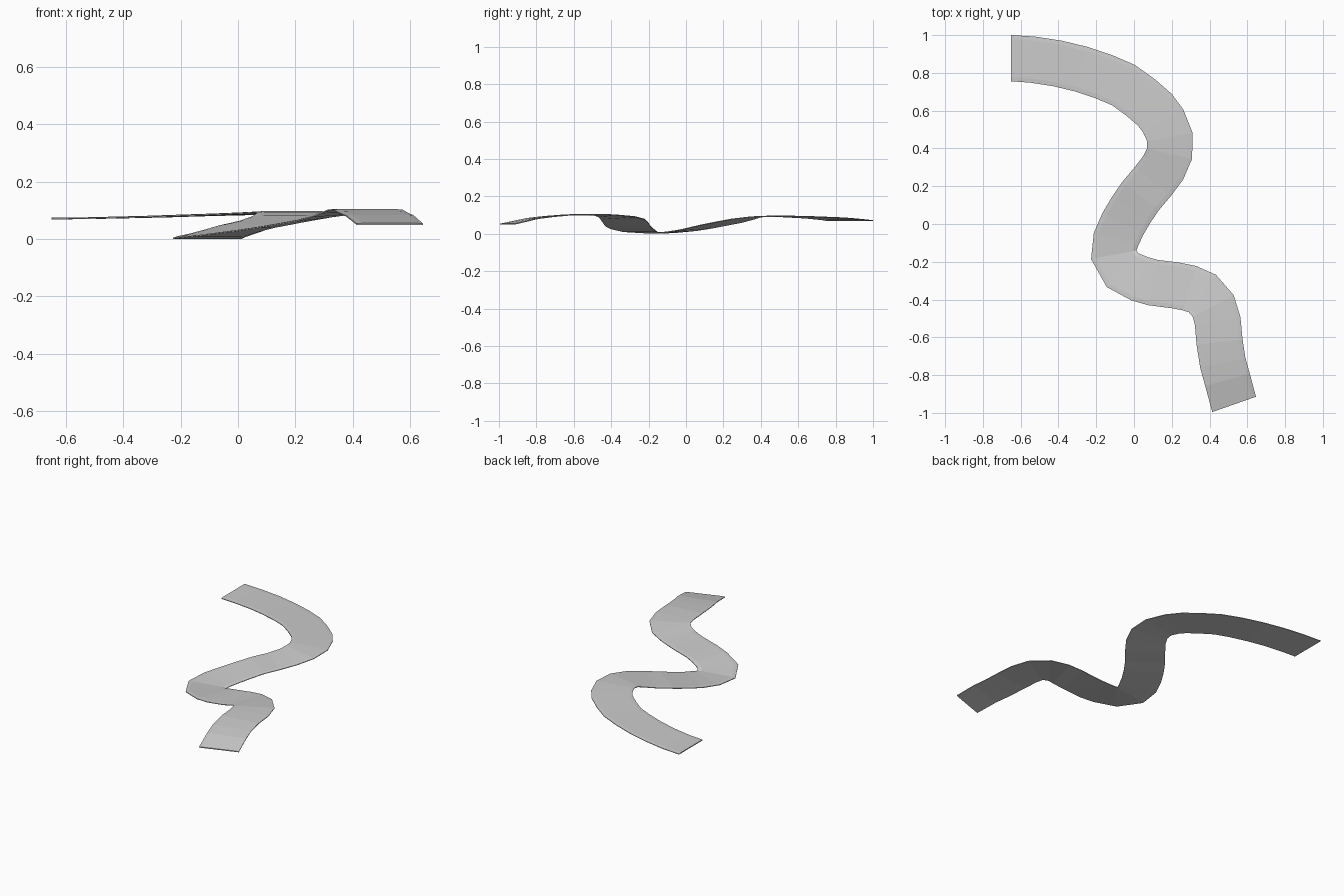
import bpy, bmesh
from mathutils import Vector

if "Cube" in bpy.data.objects:
    bpy.data.objects.remove(bpy.data.objects["Cube"])

# Centre line of the winding road: x, y, height of underside
PATH = [
    (-.65, .878, .068), (-.535, .87, .069), (-.405, .85, .072), (-.28, .82, .075),
    (-.16, .78, .079), (-.055, .735, .082), (.035, .67, .085), (.11, .605, .088),
    (.155, .545, .090), (.19, .46, .091), (.188, .372, .087), (.155, .298, .075),
    (.10, .225, .059), (.035, .148, .044), (-.015, .075, .028), (-.058, .002, .015),
    (-.095, -.08, .005), (-.107, -.163, .0), (-.06, -.245, .009), (.03, -.29, .025),
    (.10, -.31, .038), (.22, -.325, .060), (.295, -.34, .076), (.362, -.368, .089),
    (.42, -.435, .098), (.443, -.515, .099), (.453, -.625, .098), (.47, -.735, .089),
    (.495, -.825, .078), (.53, -.955, .049)]

# Thin slab cross-section with slightly lowered shoulders: offset, height
PROFILE = [(-.1225, 0), (.1225, 0), (.1225, .004), (.1, .006), (-.1, .006), (-.1225, .004)]

pts = [Vector(p) for p in PATH]
dirs = [(b - a).to_2d().normalized() for a, b in zip(pts, pts[1:])]
tangents = [Vector((1, 0))]
tangents += [(a + b).normalized() for a, b in zip(dirs, dirs[1:])]
tangents.append(Vector((.33, -.944)))

# Sweep the section along the path
bm = bmesh.new()
rings = []
for p, t in zip(pts, tangents):
    side = Vector((-t.y, t.x, 0))
    rings.append([bm.verts.new(p + side * o + Vector((0, 0, h))) for o, h in PROFILE])
n = len(PROFILE)
for a, b in zip(rings, rings[1:]):
    for i in range(n):
        j = (i + 1) % n
        bm.faces.new((a[i], a[j], b[j], b[i]))
bm.faces.new(rings[0])
bm.faces.new(rings[-1])
bmesh.ops.recalc_face_normals(bm, faces=bm.faces)

mesh = bpy.data.meshes.new("winding_road")
bm.to_mesh(mesh)
bm.free()
road = bpy.data.objects.new("winding_road", mesh)
bpy.context.collection.objects.link(road)
